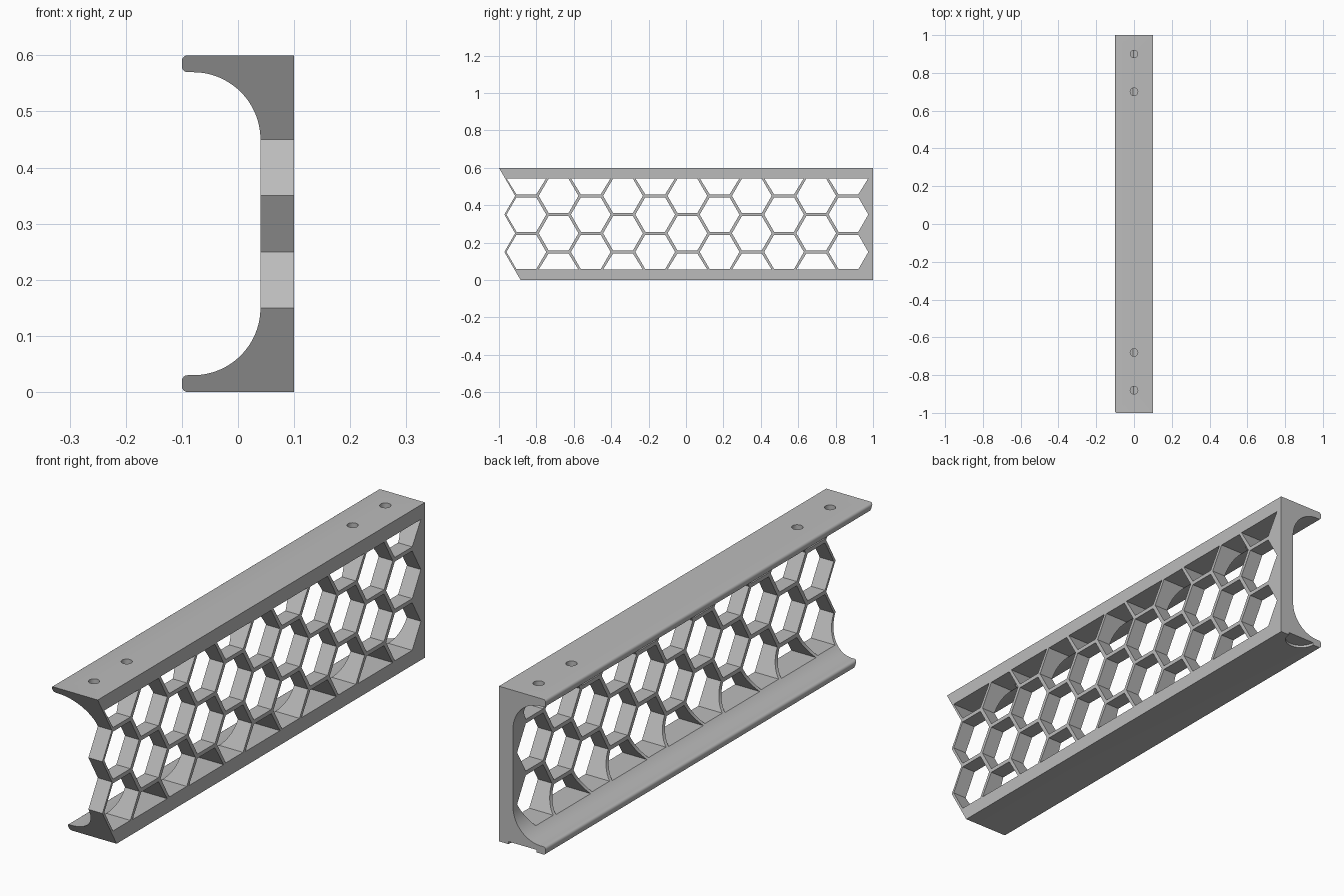
import bpy, bmesh
from math import cos, sin, pi, radians, sqrt
from mathutils import Vector

cube = bpy.data.objects.get("Cube")
if cube:
    bpy.data.objects.remove(cube, do_unlink=True)

HEIGHT, MID = 0.6, 0.3

grey = bpy.data.materials.new("plain grey")
grey.use_nodes = True
grey.diffuse_color = (0.5, 0.5, 0.5, 1)
grey.node_tree.nodes["Principled BSDF"].inputs["Base Color"].default_value = grey.diffuse_color


def arc(cx, cy, r, a0, a1, n):
    """Points along a circular arc, angles in degrees."""
    angles = [radians(a0 + (a1 - a0) * i / n) for i in range(n + 1)]
    return [(cx + r * cos(a), cy + r * sin(a)) for a in angles]


def prisms(name, outlines, place, depth):
    """Extrude flat outlines by the vector depth into one object."""
    bm = bmesh.new()
    for outline in outlines:
        face = bm.faces.new([bm.verts.new(place(a, b)) for a, b in outline])
        new = bmesh.ops.extrude_face_region(bm, geom=[face])["geom"]
        bmesh.ops.translate(bm, vec=Vector(depth),
                            verts=[v for v in new if isinstance(v, bmesh.types.BMVert)])
    bmesh.ops.recalc_face_normals(bm, faces=bm.faces)
    mesh = bpy.data.meshes.new(name)
    bm.to_mesh(mesh)
    bm.free()
    mesh.materials.append(grey)
    obj = bpy.data.objects.new(name, mesh)
    bpy.context.collection.objects.link(obj)
    return obj


def combine(target, cutter, operation):
    """Apply a boolean and discard the cutter."""
    cutter.hide_render = True
    mod = target.modifiers.new("cut", 'BOOLEAN')
    mod.object, mod.operation, mod.solver = cutter, operation, 'EXACT'
    bpy.context.view_layer.objects.active = target
    bpy.ops.object.modifier_apply(modifier=mod.name)
    bpy.data.objects.remove(cutter, do_unlink=True)


# Channel section: rounded flange tips, wide fillets, upright web
lower = [(0.1, 0)]
lower += arc(-0.09, 0.01, 0.01, 270, 180, 4)
lower += arc(-0.09, 0.02, 0.01, 180, 90, 4)
lower += arc(-0.08, 0.15, 0.12, -90, 0, 28)
section = lower + [(x, HEIGHT - z) for x, z in reversed(lower)]
beam = prisms("honeycomb_beam", [section], lambda x, z: (x, -1.1, z), (0, 2.1, 0))

# Zigzag front end following the honeycomb
slope = 1 / sqrt(3)
y = -1.0
outline = [(y, HEIGHT)]
levels = [0.6, 0.45, 0.35, 0.25, 0.15, 0.0]
for i in range(5):
    y += (levels[i] - levels[i + 1]) * slope * (1 if i % 2 == 0 else -1)
    outline.append((y, levels[i + 1]))
zigzag = [(-1.3, -0.1), (-1.3, 0.7), (-1 - 0.1 * slope, 0.7)] + outline[1:-1]
zigzag.append((y + 0.1 * slope, -0.1))
combine(beam, prisms("front_cutter", [zigzag], lambda a, z: (-0.3, a, z), (0.6, 0, 0)),
        'DIFFERENCE')

# Honeycomb holes, with part cells trimmed along the flanges
PITCH, RADIUS, LOW, HIGH = 0.1722, 0.1062, 0.056, 0.544
cells = []
for k in range(-5, 6):
    centres = [0.15, 0.35, 0.55] if k % 2 else [0.05, 0.25, 0.45]
    for cz in centres:
        ring = arc(0.0075 + k * PITCH, cz, RADIUS, 0, 300, 5)
        cells.append([(a, min(max(z, LOW), HIGH)) for a, z in ring
                      if abs(z - MID) < 0.3])
combine(beam, prisms("cell_cutter", cells, lambda a, z: (-0.3, a, z), (0.6, 0, 0)),
        'DIFFERENCE')

# Screw holes through the top flange
holes = [arc(0, yy, 0.02, 0, 345, 23) for yy in (-0.88, -0.68, 0.7, 0.9)]
combine(beam, prisms("screw_cutter", holes, lambda x, a: (x, a, 0.45), (0, 0, 0.3)),
        'DIFFERENCE')

# Shallow round recess under the back end
recess = [arc(0, 1.0, 0.06, 0, 350, 35)]
combine(beam, prisms("recess_cutter", recess, lambda x, a: (x, a, -0.1), (0, 0, 0.11)),
        'DIFFERENCE')

# Smooth fillets, crisp edges
bpy.ops.object.select_all(action='DESELECT')
beam.select_set(True)
bpy.context.view_layer.objects.active = beam
bpy.ops.object.shade_smooth_by_angle(angle=radians(25))
